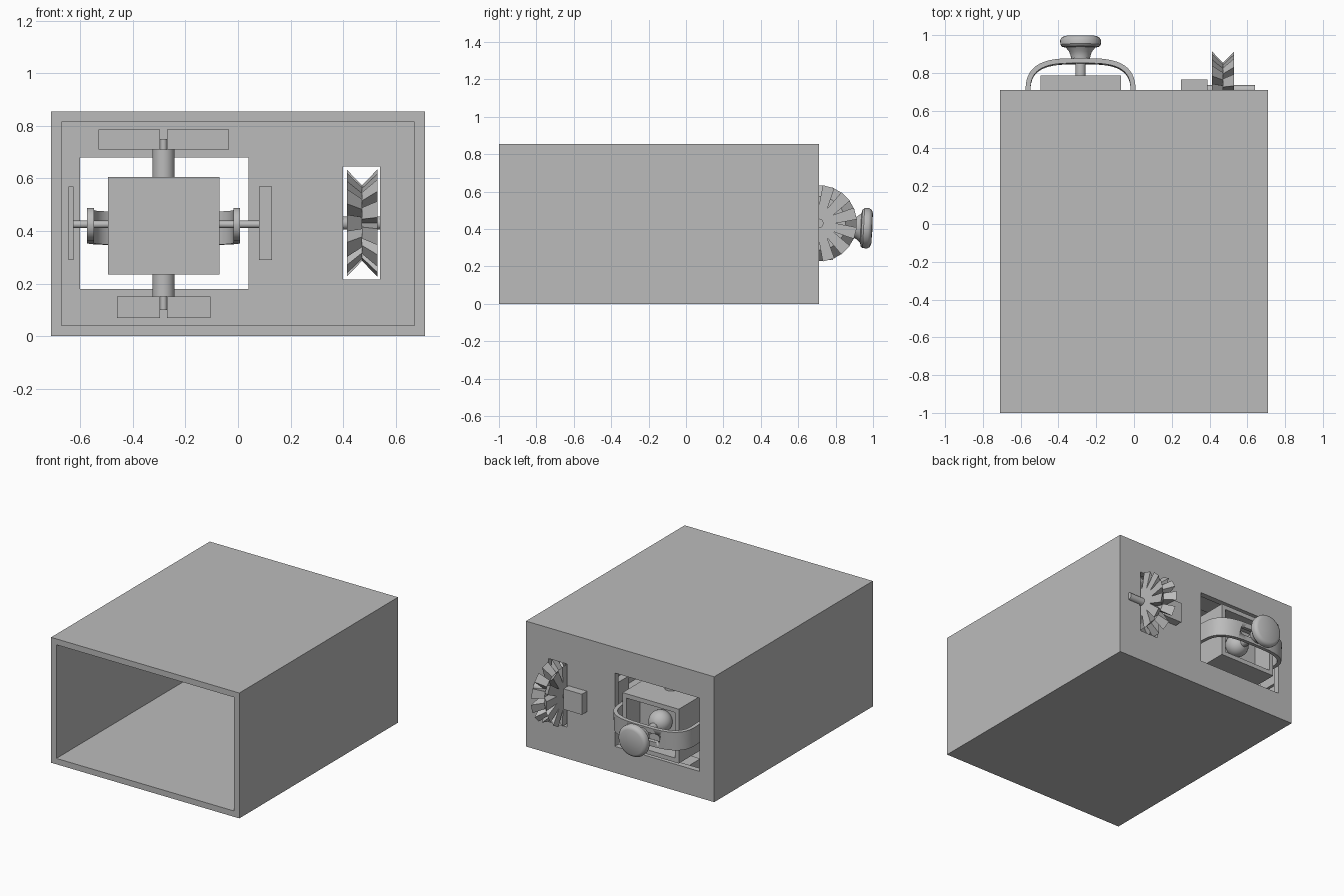
import bpy, bmesh, math
from mathutils import Matrix, Vector

if "Cube" in bpy.data.objects:
    bpy.data.objects.remove(bpy.data.objects["Cube"], do_unlink=True)

grey = bpy.data.materials.new("plain grey")
grey.use_nodes = True
grey.diffuse_color = (0.5, 0.5, 0.5, 1)
for node in grey.node_tree.nodes:
    if node.type == "BSDF_PRINCIPLED":
        node.inputs["Base Color"].default_value = (0.5, 0.5, 0.5, 1)


def finish(name, bm, smooth=False):
    bmesh.ops.remove_doubles(bm, verts=bm.verts, dist=0.0001)
    bmesh.ops.recalc_face_normals(bm, faces=bm.faces)
    mesh = bpy.data.meshes.new(name)
    bm.to_mesh(mesh)
    bm.free()
    mesh.materials.append(grey)
    ob = bpy.data.objects.new(name, mesh)
    bpy.context.collection.objects.link(ob)
    select(ob)
    if smooth:
        bpy.ops.object.shade_smooth_by_angle(angle=math.radians(35))
    return ob


def select(ob):
    bpy.ops.object.select_all(action="DESELECT")
    ob.select_set(True)
    bpy.context.view_layer.objects.active = ob


def block(name, x, y, z):
    bm = bmesh.new()
    size = [b - a for a, b in (x, y, z)]
    mid = [(a + b) / 2 for a, b in (x, y, z)]
    bmesh.ops.create_cube(bm, size=1, matrix=Matrix.Translation(mid) @ Matrix.Diagonal((*size, 1)))
    return finish(name, bm)


def rod(name, start, end, radius, sides=32):
    bm = bmesh.new()
    a, b = Vector(start), Vector(end)
    turn = (b - a).to_track_quat("Z", "Y").to_matrix().to_4x4()
    bmesh.ops.create_cone(bm, cap_ends=True, segments=sides, radius1=radius, radius2=radius,
                          depth=(b - a).length, matrix=Matrix.Translation((a + b) / 2) @ turn)
    return finish(name, bm, True)


def cut(ob, *cutters):
    for cutter in cutters:
        cutter.hide_render = True
        mod = ob.modifiers.new("cut", "BOOLEAN")
        mod.operation, mod.solver, mod.object = "DIFFERENCE", "EXACT", cutter
        select(ob)
        bpy.ops.object.modifier_apply(modifier=mod.name)
        bpy.data.objects.remove(cutter, do_unlink=True)


CX, CZ, PY = -0.283, 0.425, 0.56      # swivel centre and pivot depth
GX, GY, GZ = 0.472, 0.71, 0.43        # toothed wheel centre

# Housing: open at the front, window and wheel slot in the back wall
housing = block("housing", (-0.71, 0.71), (-1, 0.71), (0, 0.855))
cut(housing,
    block("hollow", (-0.67, 0.67), (-1.1, 0.67), (0.04, 0.815)),
    block("window", (-0.6, 0.04), (0.6, 0.8), (0.18, 0.68)),
    block("wheel_slot", (0.4, 0.54), (0.6, 0.8), (0.215, 0.645)),
    rod("axle_notch", (0.385, GY, GZ), (0.552, GY, GZ), 0.032))

# Swivelling inner box, recessed at the back, with a ball joint
inner = block("swivel_box", (-0.495, -0.07), (0.4, 0.785), (0.235, 0.605))
cut(inner, block("recess", (-0.465, -0.1), (0.64, 0.9), (0.265, 0.575)))
bm = bmesh.new()
bmesh.ops.create_uvsphere(bm, u_segments=32, v_segments=16, radius=0.075,
                          matrix=Matrix.Translation((CX, 0.68, CZ)))
finish("ball_joint", bm, True)

# Upright and cross pivots
for name, low, high in (("lower_pivot", 0.15, 0.24), ("upper_pivot", 0.6, 0.71)):
    rod(name, (CX, PY, low), (CX, PY, high), 0.042)
rod("upright_pin", (CX, PY, 0.1), (CX, PY, 0.75), 0.013, 16)
for name, left, right in (("right_cross_pin", -0.625, -0.49), ("left_cross_pin", -0.075, 0.08)):
    rod(name, (left, PY, CZ), (right, PY, CZ), 0.014, 16)

# Bearing plates on the inside of the back wall
for name, x, z in (("upper_bearing_a", (-0.53, -0.297), (0.71, 0.785)),
                   ("upper_bearing_b", (-0.27, -0.035), (0.71, 0.785)),
                   ("lower_bearing_a", (-0.46, -0.297), (0.07, 0.15)),
                   ("lower_bearing_b", (-0.27, -0.105), (0.07, 0.15)),
                   ("right_bearing", (-0.645, -0.625), (0.29, 0.57)),
                   ("left_bearing", (0.08, 0.13), (0.29, 0.57))):
    block(name, x, (0.5, 0.67), z)

# Bowed strap, rounded at its ends and slotted in the middle
tilt = (Matrix.Translation((CX, PY, CZ)) @ Matrix.Rotation(math.radians(-3), 4, "X"))
arc = [(0.278 * abs(math.cos(t)) ** 0.6, 0.14 + 0.162 * math.sin(t) ** 0.75)
       for t in [math.pi / 2 * i / 14 for i in range(15)]]
ends = [(0.278, -0.063 * math.cos(math.pi / 2 * i / 6)) for i in range(6)]
half = ends + [(0.278, 0.0), (0.278, 0.07)] + arc
path = half + [(-x, y) for x, y in reversed(half[:-1])]
bm = bmesh.new()
rows = []
for i, (x, y) in enumerate(path):
    a, b = path[max(i - 1, 0)], path[min(i + 1, len(path) - 1)]
    along = Vector((b[0] - a[0], b[1] - a[1])).normalized()
    nx, ny = along.y * 0.013, -along.x * 0.013
    h = max(0.002, math.sqrt(max(0, 0.063 ** 2 - min(y, 0) ** 2)))
    rows.append([bm.verts.new((x + s * nx, y + s * ny, k * h))
                 for s, k in ((1, 1), (1, -1), (-1, -1), (-1, 1))])
for a, b in zip(rows, rows[1:]):
    for k in range(4):
        bm.faces.new((a[k], a[(k + 1) % 4], b[(k + 1) % 4], b[k]))
bm.faces.new(rows[0])
bm.faces.new(rows[-1])
strap = finish("strap", bm, True)
slot = [block("slot", (-0.1, 0.1), (0.2, 0.5), (-0.028, 0.028))]
slot += [rod("slot_end", (s * 0.1, 0.2, 0), (s * 0.1, 0.5, 0), 0.028) for s in (-1, 1)]
cut(strap, *slot)
strap.matrix_world = tilt

# Knob with flared neck and shaft
profile = [(0, 0.1), (0.027, 0.1), (0.027, 0.305), (0.05, 0.31), (0.052, 0.33), (0.06, 0.352),
           (0.078, 0.375), (0.098, 0.379), (0.107, 0.39), (0.108, 0.415), (0.1, 0.428),
           (0.085, 0.435), (0, 0.438)]
bm = bmesh.new()
points = [bm.verts.new((r, y, 0)) for r, y in profile]
edges = [bm.edges.new(pair) for pair in zip(points, points[1:])]
bmesh.ops.spin(bm, geom=points + edges, cent=(0, 0, 0), axis=(0, 1, 0),
               angle=math.tau, steps=40)
knob = finish("knob", bm, True)
knob.matrix_world = tilt

# Toothed wheel: two staggered rings of bevelled teeth meeting in a V
bm = bmesh.new()
for side in (-1, 1):
    for i in range(12):
        mid = math.radians(30 * i + (15 if side > 0 else 0))
        loops = []
        for x, outer in ((side * 0.058, 0.205), (0, 0.145)):
            ring = []
            for r, spread in ((0.02, 15), (0.09, 15), (outer, 9), (outer, -9),
                              (0.09, -15), (0.02, -15)):
                t = mid + math.radians(spread)
                ring.append(bm.verts.new((GX + x, GY + r * math.cos(t), GZ + r * math.sin(t))))
            loops.append(ring)
        a, b = loops
        bm.faces.new(a)
        bm.faces.new(b[::-1])
        for k in range(1, 4):
            bm.faces.new((a[k], b[k], b[k + 1], a[k + 1]))
finish("toothed_wheel", bm)

# Wheel axle and its drive block
rod("axle", (0.3, GY, GZ), (0.64, GY, GZ), 0.025)
block("drive_block", (0.25, 0.39), (0.7, 0.765), (0.36, 0.5))
